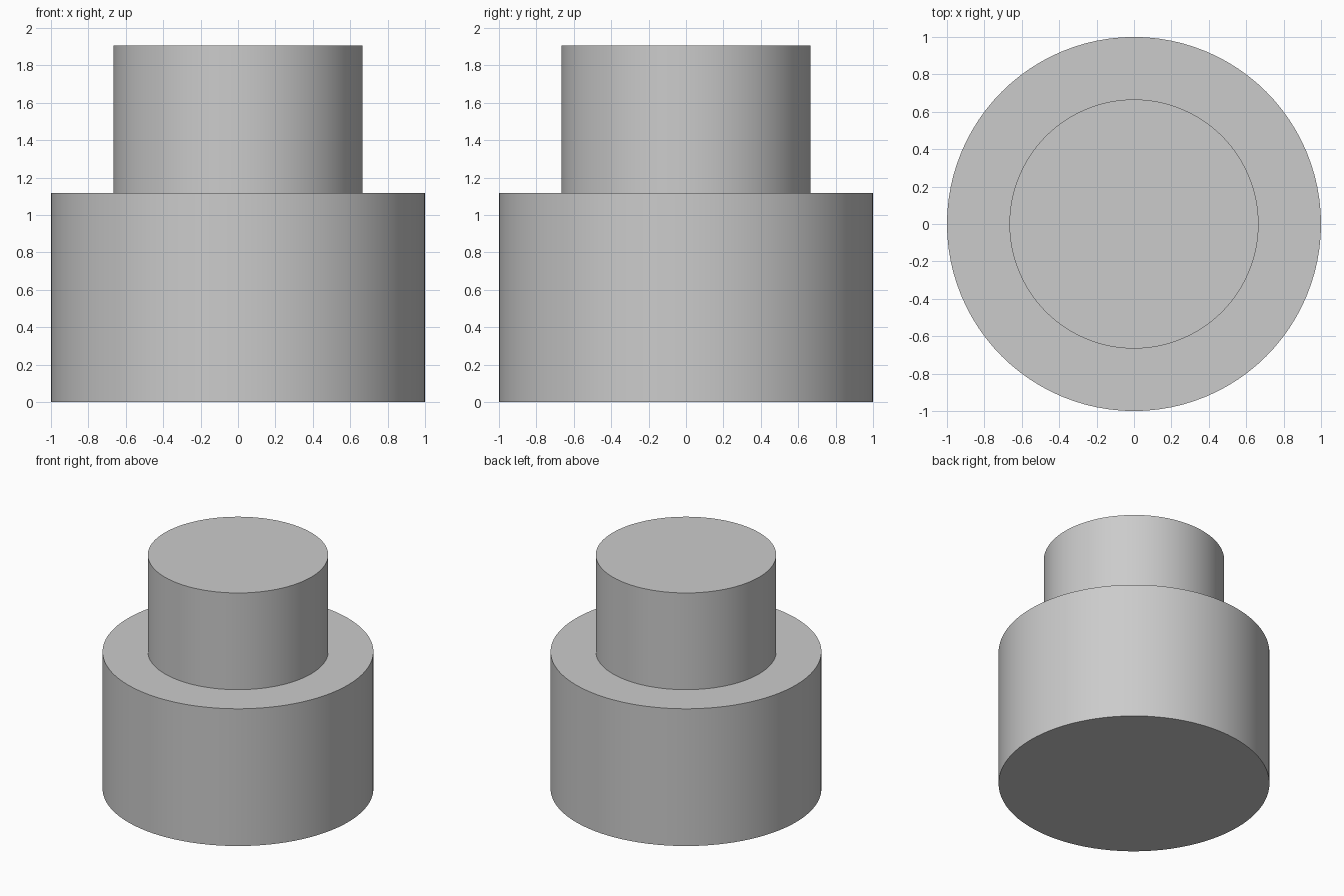
import bpy, bmesh
from math import tau, radians

if "Cube" in bpy.data.objects:
    bpy.data.objects.remove(bpy.data.objects["Cube"])

SIDES = 96
# Half profile (radius, height) of the stepped solid
PROFILE = [(1.0, 0.0), (1.0, 1.118), (0.666, 1.118), (0.666, 1.906)]

# Stepped cylinder: profile turned around z, with closed bottom and top
bm = bmesh.new()
rings = []
for r, z in PROFILE:
    ring = bmesh.ops.create_circle(bm, segments=SIDES, radius=r)["verts"]
    bmesh.ops.translate(bm, verts=ring, vec=(0, 0, z))
    rings.append(ring)
for low, high in zip(rings, rings[1:]):
    for i in range(SIDES):
        j = (i + 1) % SIDES
        bm.faces.new((low[i], low[j], high[j], high[i]))
bm.faces.new(rings[0])
bm.faces.new(rings[-1])
bmesh.ops.recalc_face_normals(bm, faces=bm.faces)

mesh = bpy.data.meshes.new("stepped_cylinder")
bm.to_mesh(mesh)
bm.free()
obj = bpy.data.objects.new("stepped_cylinder", mesh)
bpy.context.collection.objects.link(obj)

# Smooth walls, sharp rims
bpy.context.view_layer.objects.active = obj
obj.select_set(True)
bpy.ops.object.shade_smooth_by_angle(angle=radians(30))
